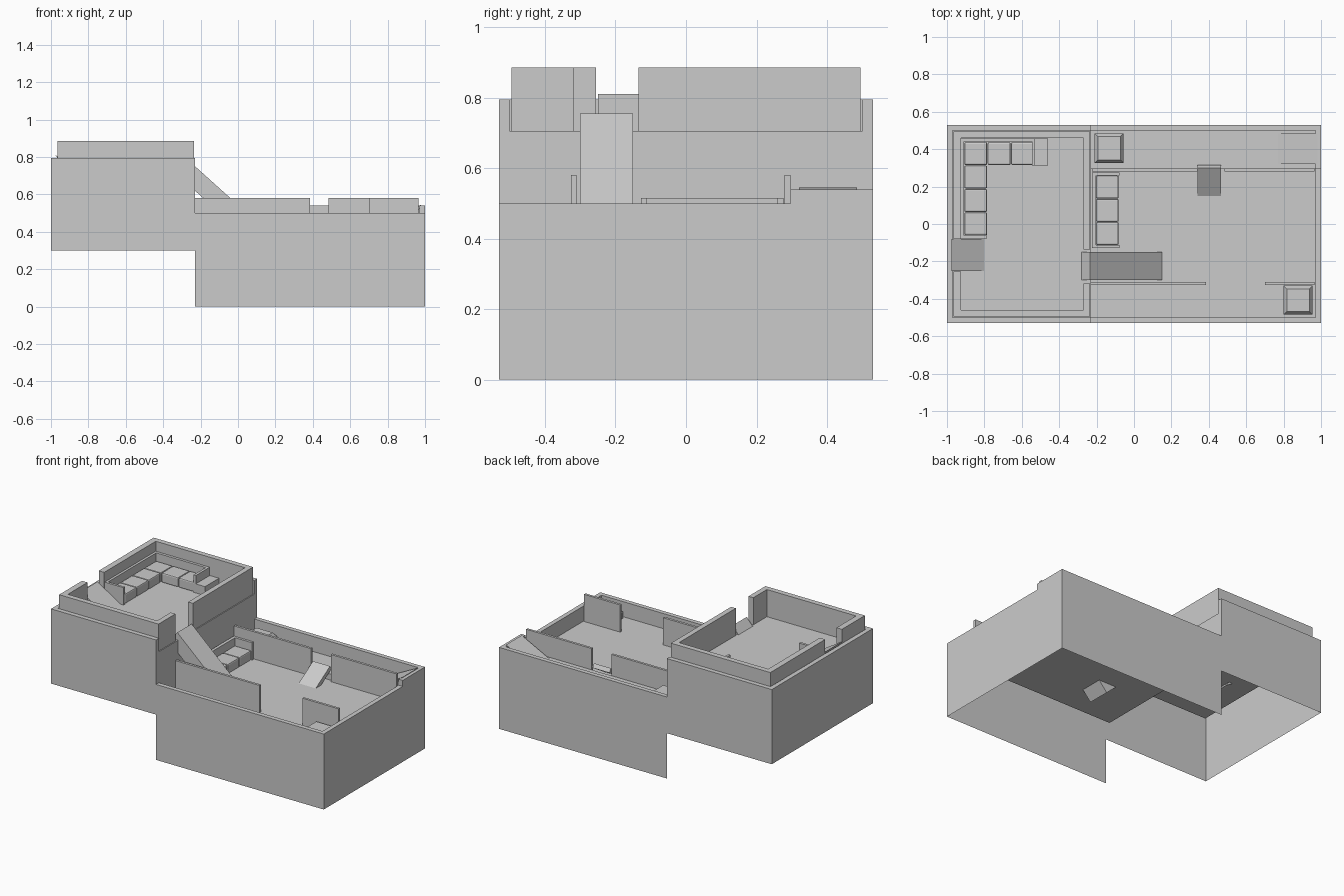
import bpy, bmesh

if "Cube" in bpy.data.objects:
    bpy.data.objects.remove(bpy.data.objects["Cube"])

def finish(name, bm, normals=True):
    if normals:
        bmesh.ops.recalc_face_normals(bm, faces=bm.faces)
    me = bpy.data.meshes.new(name)
    bm.to_mesh(me)
    bm.free()
    ob = bpy.data.objects.new(name, me)
    bpy.context.collection.objects.link(ob)
    return ob

def box(name, x0, x1, y0, y1, z0, z1, bevel=0):
    bm = bmesh.new()
    bmesh.ops.create_cube(bm, size=1)
    for v in bm.verts:
        v.co = ((x0 + x1) / 2 + v.co.x * (x1 - x0), (y0 + y1) / 2 + v.co.y * (y1 - y0),
                (z0 + z1) / 2 + v.co.z * (z1 - z0))
    ob = finish(name, bm)
    if bevel:
        m = ob.modifiers.new("soft_edges", 'BEVEL')
        m.width, m.segments = bevel, 2
    return ob

def strip(bm, prof, x0, x1):
    """Sweep an open (y, z) profile along x."""
    for (a, b), (c, d) in zip(prof, prof[1:]):
        bm.faces.new([bm.verts.new(p) for p in ((x0, a, b), (x1, a, b), (x1, c, d), (x0, c, d))])

def plate(bm, x, pts):
    bm.faces.new([bm.verts.new((x, y, z)) for y, z in pts])

def weld(bm):
    bmesh.ops.remove_doubles(bm, verts=bm.verts, dist=0.0005)

def slab(name, axis, hi, lo, off, a, b):
    """Tilted slab: top edge runs hi -> lo, off = thickness vector, a..b its width."""
    prof = [hi, lo, (lo[0] + off[0], lo[1] + off[1]), (hi[0] + off[0], hi[1] + off[1])]
    bm = bmesh.new()
    ends = [[bm.verts.new((p[0], w, p[1]) if axis == 'x' else (w, p[0], p[1])) for p in prof]
            for w in (a, b)]
    bm.faces.new(ends[0])
    bm.faces.new(ends[1])
    for i in range(4):
        j = (i + 1) % 4
        bm.faces.new((ends[0][i], ends[0][j], ends[1][j], ends[1][i]))
    return finish(name, bm)

def stool(name, x0, x1, y0, y1, z0, z1):
    """Low seat with a tapered top."""
    bm = bmesh.new()
    rings = []
    for z, d in ((z0, 0), (z0 + 0.6 * (z1 - z0), 0), (z1, 0.018)):
        rings.append([bm.verts.new(p) for p in ((x0 + d, y0 + d, z), (x1 - d, y0 + d, z),
                                                (x1 - d, y1 - d, z), (x0 + d, y1 - d, z))])
    bm.faces.new(rings[0])
    bm.faces.new(rings[-1])
    for r, s in zip(rings, rings[1:]):
        for i in range(4):
            j = (i + 1) % 4
            bm.faces.new((r[i], r[j], s[j], s[i]))
    return finish(name, bm)

Y, YI, XS, ST = 0.53, 0.50, -0.23, 0.297      # outer, inner, level split, step line
LO, PL, UP = 0.40, 0.44, 0.705                # lower floor, platform, upper floor
R1, R2, R3 = 0.50, 0.54, 0.795                # rim heights

# lower deck: open-bottomed shell with rim, floor and raised platform
bm = bmesh.new()
strip(bm, [(-Y, 0), (-Y, R1), (-YI, R1), (-YI, LO), (ST, LO), (ST, PL), (YI, PL),
           (YI, R2), (Y, R2), (Y, 0)], XS, 0.97)
end = [(-Y, 0), (-Y, R1), (ST, R1), (ST, R2), (Y, R2), (Y, 0)]
strip(bm, end, 0.97, 1.0)
plate(bm, 1.0, end)
plate(bm, 0.97, [(-YI, LO), (-YI, R1), (ST, R1), (ST, R2), (YI, R2), (YI, PL), (ST, PL), (ST, LO)])
weld(bm)
finish("lower_deck", bm)

# upper deck: same kind of shell, plus the wall between the levels
bm = bmesh.new()
strip(bm, [(-Y, 0.3), (-Y, R3), (-YI, R3), (-YI, UP), (YI, UP), (YI, R3), (Y, R3), (Y, 0.3)], -0.97, XS)
end = [(-Y, 0.3), (-Y, R3), (Y, R3), (Y, 0.3)]
strip(bm, end, -1.0, -0.97)
plate(bm, -1.0, end)
plate(bm, -0.97, [(-YI, UP), (-YI, R3), (YI, R3), (YI, UP)])
plate(bm, XS, [(-Y, R1), (-Y, R3), (-YI, R3), (-YI, UP), (YI, UP), (YI, R3), (Y, R3),
               (Y, R2), (YI, PL), (ST, PL), (ST, LO), (-YI, LO)])
weld(bm)
finish("upper_deck", bm)

# upper parapets with openings for the ramps
T = 0.885
for s in (-1, 1):
    box("upper_parapet_side", -0.965, -0.236, min(s * 0.495, s * 0.46), max(s * 0.495, s * 0.46), UP, T)
for x0, x1, gap in ((-0.965, -0.925, (-0.255, -0.08)), (-0.271, -0.236, (-0.318, -0.135))):
    box("upper_parapet_end", x0, x1, -0.46, gap[0], UP, T)
    box("upper_parapet_end", x0, x1, gap[1], 0.46, UP, T)

# lower screens
for x0, x1, y in ((-0.23, 0.385, -0.326), (0.70, 0.965, -0.326), (-0.225, 0.34, 0.28), (0.485, 0.965, 0.28)):
    box("lower_screen", x0, x1, y, y + 0.016, LO, 0.58)

# ramps
slab("main_ramp", 'x', (-0.235, 0.755), (0.15, 0.408), (-0.065, -0.0725), -0.30, -0.15)
slab("upper_ramp", 'x', (-0.975, 0.81), (-0.795, 0.70), (0.015, -0.025), -0.25, -0.08)
slab("corner_ramp", 'x', (0.98, 0.545), (0.77, 0.44), (-0.012, -0.025), 0.32, 0.485)
slab("platform_ramp", 'y', (0.30, 0.49), (0.15, 0.40), (0.015, -0.025), 0.34, 0.465)

def cushion(x0, y0, z):
    box("seat_cushion", x0, x0 + 0.122, y0, y0 + 0.122, z, z + 0.065, 0.008)

# lower sofa
for i in range(3):
    cushion(-0.204, -0.112 + i * 0.124, LO)
box("sofa_back", -0.224, -0.204, -0.128, 0.276, LO, LO + 0.115)
for y in (-0.128, 0.26):
    box("sofa_arm", -0.204, -0.078, y, y + 0.016, LO, LO + 0.115)

# upper corner sofa
for i in range(4):
    cushion(-0.907, -0.06 + i * 0.125, UP)
for i in (1, 2):
    cushion(-0.907 + i * 0.125, 0.315, UP)
box("corner_sofa_back", -0.924, -0.908, -0.078, 0.458, UP, UP + 0.115)
box("corner_sofa_back", -0.908, -0.53, 0.44, 0.458, UP, UP + 0.115)
box("corner_sofa_arm", -0.908, -0.785, -0.078, -0.062, UP, UP + 0.115)
box("corner_sofa_arm", -0.545, -0.528, 0.312, 0.44, UP, UP + 0.115)
box("side_table", -0.528, -0.46, 0.312, 0.458, UP, UP + 0.06)

# stools
stool("platform_stool", -0.21, -0.055, 0.325, 0.485, PL, PL + 0.065)
stool("corner_stool", 0.80, 0.955, -0.485, -0.33, LO, LO + 0.065)
